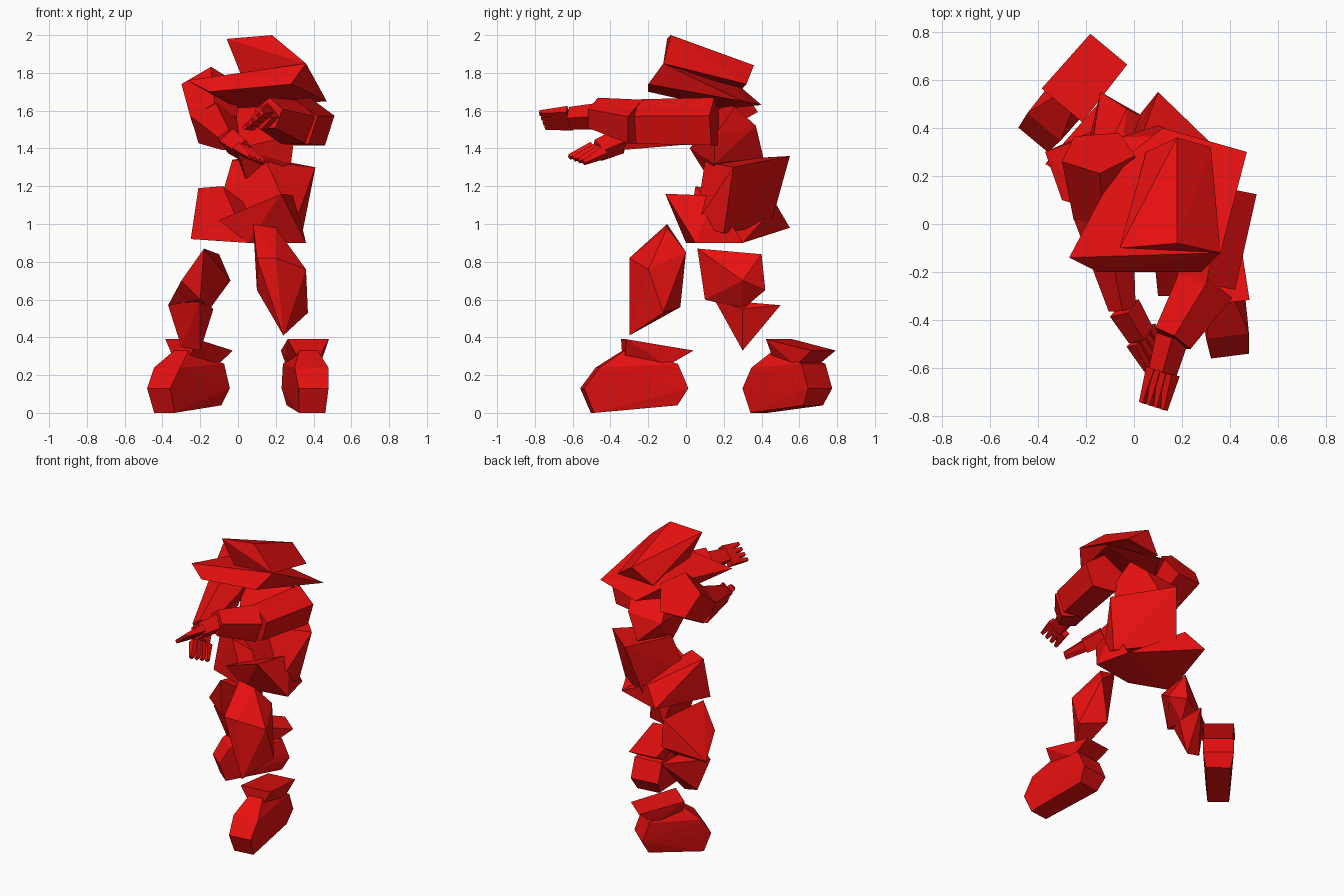
import bpy
import bmesh
from math import tau
from mathutils import Matrix, Vector

default_cube = bpy.data.objects.get("Cube")
if default_cube:
    bpy.data.objects.remove(default_cube, do_unlink=True)

# single flat red
red = bpy.data.materials.new("bright_red")
red.use_nodes = True
red.diffuse_color = (.8, .005, .005, 1)
red.node_tree.nodes["Principled BSDF"].inputs["Base Color"].default_value = red.diffuse_color


def faceted(name, *corner_groups):
    """One object made of hard-edged convex shards, one per group of corners."""
    bm = bmesh.new()
    for corners in corner_groups:
        verts = [bm.verts.new(corner) for corner in corners]
        result = bmesh.ops.convex_hull(bm, input=verts)
        leftovers = {item for key in ("geom_interior", "geom_unused")
                     for item in result[key] if isinstance(item, bmesh.types.BMVert)}
        bmesh.ops.delete(bm, geom=list(leftovers), context="VERTS")
    bmesh.ops.recalc_face_normals(bm, faces=bm.faces[:])
    mesh = bpy.data.meshes.new(name)
    bm.to_mesh(mesh)
    bm.free()
    mesh.materials.append(red)
    part = bpy.data.objects.new(name, mesh)
    bpy.context.collection.objects.link(part)


def bar(start, end, start_radius, end_radius, sides):
    """Corners of a tapered bar with the given number of sides."""
    start, end = Vector(start), Vector(end)
    turn = (end - start).to_track_quat("Z", "Y")
    corners = []
    for side in range(sides):
        spoke = turn @ (Matrix.Rotation(tau * side / sides, 3, "Z") @ Vector((0, 1, 0)))
        corners += [start + spoke * start_radius, end + spoke * end_radius]
    return corners


def limb(name, sides, *stations):
    """Chain of tapered bars through stations of position and radius."""
    faceted(name, *[bar(start, end, start_radius, end_radius, sides)
                    for (start, start_radius), (end, end_radius)
                    in zip(stations, stations[1:])])


def hand(name, wrist, tip, spread):
    """Palm with a fan of four pointed fingers."""
    wrist, tip, spread = Vector(wrist), Vector(tip), Vector(spread)
    knuckles = wrist.lerp(tip, .5)
    shards = [bar(wrist, knuckles, .07, .06, 4)]
    for finger in range(4):
        offset = spread * (finger - 1.5)
        shards.append(bar(knuckles + offset * .8, tip + offset, .035, .015, 4))
    faceted(name, *shards)


def boot(name, heel, toe):
    """Chunky sole and flared cuff: fraction of length, height, half width."""
    heel, toe = Vector(heel), Vector(toe)
    across = (toe - heel).orthogonal().normalized()
    sole = [(0, .13, .1), (.1, .04, .08), (.1, .26, .1), (.6, .33, .05),
            (.85, .24, .09), (1, .13, .08), (.9, 0, .07)]
    cuff = [(-.05, .33, .1), (.6, .39, .11), (.2, .25, .09), (.6, .3, .06)]
    faceted(name, *[
        [(*(heel.lerp(toe, along) + across * width * side), height)
         for along, height, width in outline for side in (-1, 1)]
        for outline in (sole, cuff)])


# crown narrows down onto a wide, thin brim
faceted("hood_crown", [
    (-.06, -.1, 1.98), (.18, -.08, 2), (.18, .36, 1.84), (.36, -.12, 1.85),
    (.02, -.06, 1.78), (.32, .32, 1.74), (.05, .3, 1.72),
])
faceted("hood_brim", [
    (-.27, -.14, 1.76), (-.15, -.2, 1.7), (.28, -.2, 1.74), (.36, -.12, 1.85),
    (.47, .3, 1.65), (.12, .4, 1.63), (-.06, .26, 1.75), (0, .2, 1.61),
])

# torso
faceted("chest", [
    (-.05, .1, 1.5), (0, .02, 1.4), (.04, .12, 1.24), (.3, .15, 1.47),
    (.28, .15, 1.32), (0, .2, 1.64), (.25, .26, 1.62), (.2, .37, 1.52),
    (-.06, .36, 1.5), (.1, .41, 1.35),
])
faceted("abdomen", [
    (-.03, .2, 1.34), (.15, .1, 1.33), (.41, .25, 1.3), (.1, .55, 1.36),
    (-.1, .15, 1.1), (.02, .45, 1), (.34, .2, .95), (.3, .05, 1),
])
faceted("hips", [
    (-.25, .08, .92), (-.21, .1, 1.19), (-.08, .05, 1.2), (.05, 0, .9),
    (-.14, .55, .98), (-.03, .48, 1.1), (.3, .3, .9),
], [
    (-.1, 0, 1.02), (.23, -.11, 1.16), (.3, .15, 1.15), (.36, .05, .9),
    (.05, 0, .9), (.3, .3, .9),
])

# left arm reaches straight forward, right arm bends across the body
limb("left_arm", 5, ((.38, .15, 1.53), .14), ((.3, -.25, 1.53), .13),
     ((.16, -.48, 1.58), .09))
hand("left_hand", (.16, -.47, 1.57), (.08, -.76, 1.55), (.03, -.01, .025))
limb("right_arm", 5, ((-.15, .3, 1.7), .16), ((-.13, .05, 1.53), .13),
     ((-.05, -.35, 1.44), .06))
hand("right_hand", (-.04, -.35, 1.44), (.1, -.58, 1.34), (.025, .025, -.01))

# left leg steps forward
faceted("left_thigh", [
    (.08, -.1, 1), (.2, -.1, .98), (.27, 0, .85), (.36, -.2, .76),
    (.37, -.12, .53), (.2, -.03, .56), (.24, -.3, .41), (.1, -.2, .65),
    (.1, -.3, .82), (.2, -.3, .82),
])
boot("left_boot", (.33, 0), (.4, -.55))

# right leg trails behind
faceted("right_thigh", [
    (-.18, .06, .87), (-.1, .4, .84), (-.04, .3, .7), (-.1, .42, .65),
    (-.15, .3, .55), (-.3, .1, .7), (-.2, .1, .6), (-.37, .3, .57),
])
faceted("right_shin", [
    (-.37, .25, .57), (-.2, .15, .6), (-.13, .3, .55), (-.15, .5, .57),
    (-.2, .3, .33), (-.3, .3, .35),
])
boot("right_boot", (-.12, .71), (-.42, .35))
